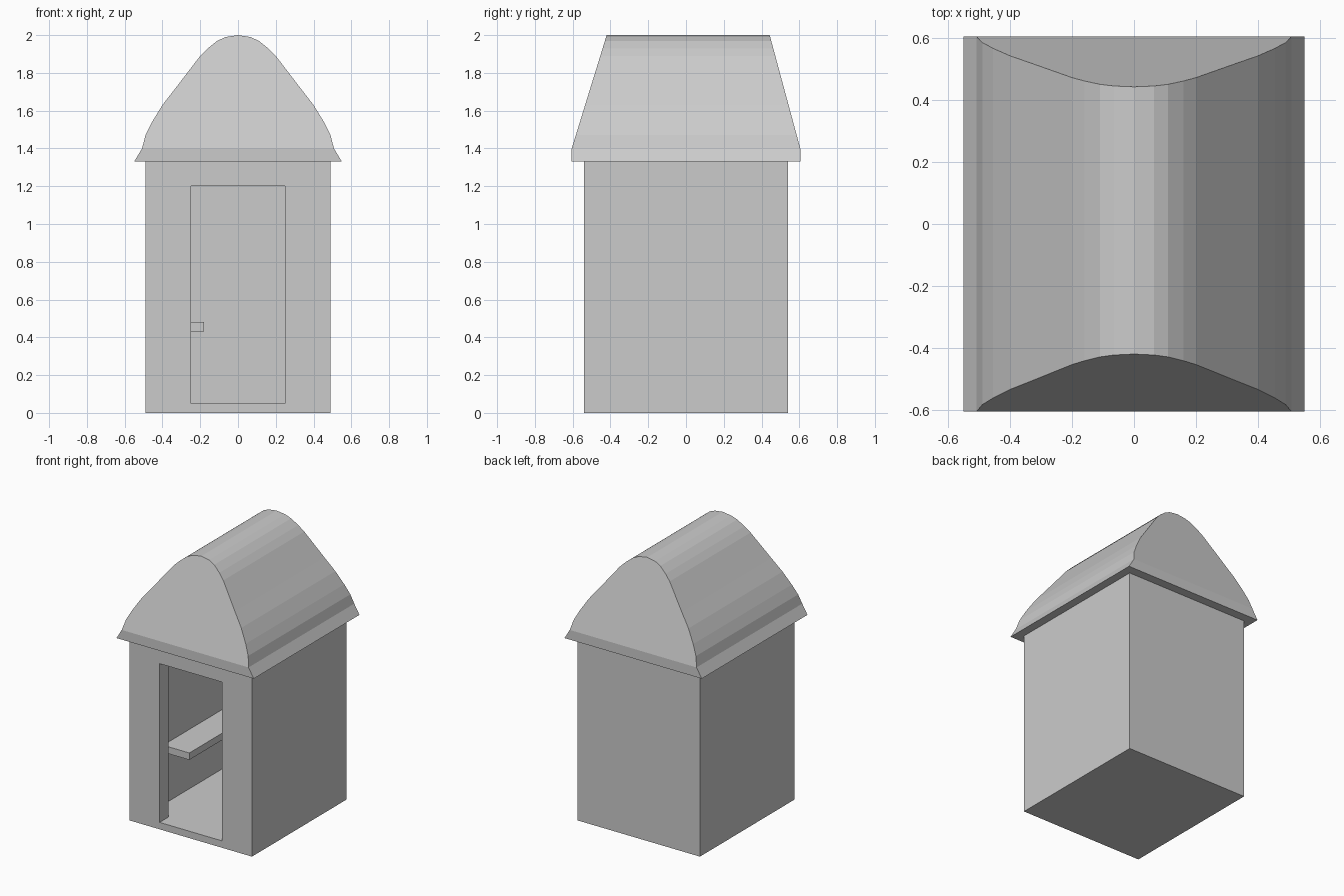
import bpy
import bmesh
from mathutils import Matrix, Vector

default = bpy.data.objects.get("Cube")
if default:
    bpy.data.objects.remove(default, do_unlink=True)

# One plain grey for the whole hut
grey = bpy.data.materials.new("plain_grey")
grey.use_nodes = True
colour = (0.6, 0.6, 0.6, 1)
grey.diffuse_color = colour
grey.node_tree.nodes["Principled BSDF"].inputs["Base Color"].default_value = colour


def finish(name, bm):
    bmesh.ops.recalc_face_normals(bm, faces=bm.faces)
    mesh = bpy.data.meshes.new(name)
    bm.to_mesh(mesh)
    bm.free()
    mesh.materials.append(grey)
    obj = bpy.data.objects.new(name, mesh)
    bpy.context.collection.objects.link(obj)
    return obj


def box(name, low, high):
    low, high = Vector(low), Vector(high)
    bm = bmesh.new()
    place = Matrix.Translation((low + high) / 2) @ Matrix.Diagonal((high - low).to_4d())
    bmesh.ops.create_cube(bm, size=1, matrix=place)
    return finish(name, bm)


def cut(target, cutter):
    cutter.hide_render = True
    mod = target.modifiers.new("opening", "BOOLEAN")
    mod.operation = "DIFFERENCE"
    mod.solver = "EXACT"
    mod.object = cutter
    bpy.context.view_layer.objects.active = target
    bpy.ops.object.modifier_apply(modifier=mod.name)
    bpy.data.objects.remove(cutter, do_unlink=True)


# Hollow walls with a doorway in the front
W, D, T = 0.49, 0.54, 0.1
FLOOR, EAVE, RIDGE, BAND = 0.05, 1.33, 2.0, 1.40
walls = box("walls", (-W, -D, 0), (W, D, EAVE + 0.005))
cut(walls, box("room_cutter", (-W + T, -D + T, FLOOR), (W - T, D - T, EAVE + T)))
cut(walls, box("door_cutter", (-0.25, -D - T, FLOOR), (0.25, -D + 2 * T, 1.2)))

# Bench along the right-hand wall
box("bench", (-W + T - 0.01, -0.30, 0.43), (-0.18, D - T + 0.01, 0.48))

# Bell-shaped roof: half profile from eave to ridge, mirrored
half = [(0.55, EAVE), (0.508, BAND), (0.49, 1.47), (0.455, 1.54), (0.40, 1.63),
        (0.33, 1.72), (0.20, 1.89), (0.16, 1.93), (0.11, 1.97), (0.065, 1.99), (0, RIDGE)]
profile = half + [(-x, z) for x, z in reversed(half[:-1])]


def end_y(z, ridge_y):
    # Gables stand upright in the band, then lean in towards the ridge
    lean = max(0, (z - BAND) / (RIDGE - BAND))
    return 0.605 + (ridge_y - 0.605) * lean


bm = bmesh.new()
front = [bm.verts.new((x, -end_y(z, 0.42), z)) for x, z in profile]
back = [bm.verts.new((x, end_y(z, 0.443), z)) for x, z in profile]
for i in range(len(profile) - 1):
    bm.faces.new((front[i], front[i + 1], back[i + 1], back[i]))
for ring in (front, back):
    bm.faces.new((ring[0], ring[1], ring[-2], ring[-1]))
    bm.faces.new(ring[1:-1])
bm.faces.new((front[0], back[0], back[-1], front[-1]))
finish("roof", bm)
